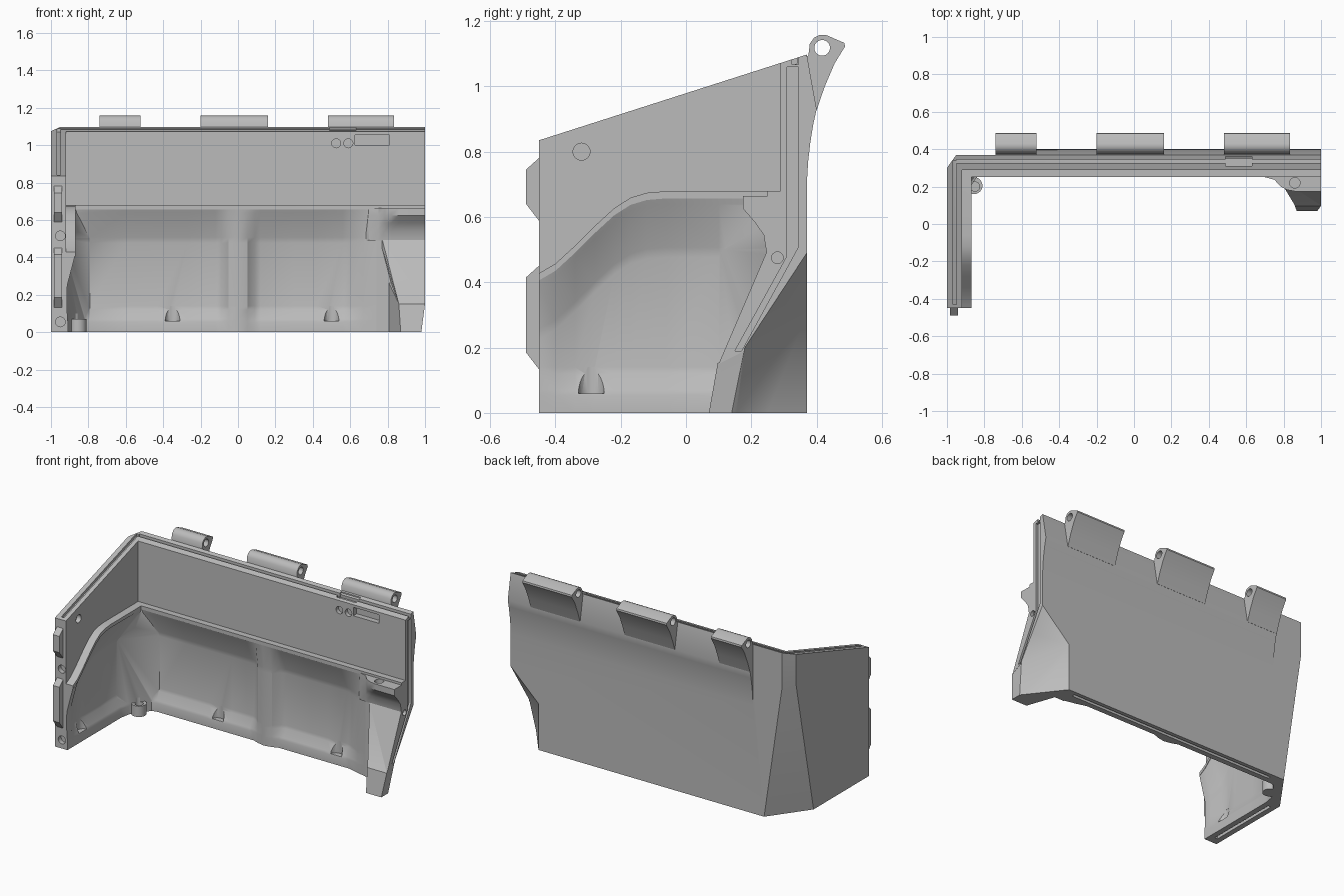
import bpy, bmesh, math
from mathutils import Vector, Matrix

if "Cube" in bpy.data.objects:
    bpy.data.objects.remove(bpy.data.objects["Cube"], do_unlink=True)

grey = bpy.data.materials.new("plain_grey")
grey.use_nodes = True
colour = (0.5, 0.5, 0.5, 1)
grey.diffuse_color = colour
grey.node_tree.nodes["Principled BSDF"].inputs["Base Color"].default_value = colour


def finish(name, bm):
    bmesh.ops.recalc_face_normals(bm, faces=bm.faces)
    mesh = bpy.data.meshes.new(name)
    bm.to_mesh(mesh)
    bm.free()
    mesh.materials.append(grey)
    ob = bpy.data.objects.new(name, mesh)
    bpy.context.collection.objects.link(ob)
    return ob


def loft(name, rings):
    """Closed solid through rings of equal length."""
    bm = bmesh.new()
    vs = [[bm.verts.new(p) for p in ring] for ring in rings]
    n = len(rings[0])
    for a, b in zip(vs, vs[1:]):
        for i in range(n):
            bm.faces.new((a[i], a[(i + 1) % n], b[(i + 1) % n], b[i]))
    bm.faces.new(vs[0])
    bm.faces.new(vs[-1])
    return finish(name, bm)


def prism_x(name, x0, x1, yz):
    return loft(name, [[(x, y, z) for y, z in yz] for x in (x0, x1)])


def hull(name, points):
    bm = bmesh.new()
    for p in points:
        bm.verts.new(p)
    bmesh.ops.convex_hull(bm, input=bm.verts)
    return finish(name, bm)


def box(name, x, y, z):
    return hull(name, [(a, b, c) for a in x for b in y for c in z])


def rod(name, centre, axis, r, length):
    bm = bmesh.new()
    bmesh.ops.create_cone(bm, cap_ends=True, segments=24, radius1=r, radius2=r, depth=length)
    turn = Vector((0, 0, 1)).rotation_difference(Vector(axis)).to_matrix().to_4x4()
    bm.transform(Matrix.Translation(centre) @ turn)
    return finish(name, bm)


def combine(target, tool, op="DIFFERENCE"):
    mod = target.modifiers.new("bool", "BOOLEAN")
    mod.operation, mod.object, mod.solver = op, tool, "EXACT"
    bpy.context.view_layer.objects.active = target
    bpy.ops.object.modifier_apply(modifier=mod.name)
    bpy.data.objects.remove(tool, do_unlink=True)


def smooth(ob):
    bpy.ops.object.select_all(action="DESELECT")
    ob.select_set(True)
    bpy.context.view_layer.objects.active = ob
    bpy.ops.object.shade_smooth_by_angle(angle=math.radians(32))


def rim(y):
    return 0.835 + 0.32 * (y + 0.45)


# L-shaped wall block with an outer corner chamfer that widens downwards
def outline(z, cy, cx):
    return [(x, y, z) for x, y in ((-1, -.45), (-1, cy), (cx, .37), (1, .37),
                                   (1, .25), (-.87, .25), (-.87, -.45))]


body = loft("wall_shell", [outline(0, .12, -.82), outline(.88, .30, -.95), outline(1.2, .30, -.95)])

# Sloping rim
combine(body, prism_x("rim_cut", -1.2, 1.2, [(-.6, rim(-.6)), (.6, rim(.6)), (.6, 1.6), (-.6, 1.6)]))

# Ledge curve: y position and height along the side wall
curve = [(-.46, .40), (-.40, .435), (-.34, .49), (-.28, .55), (-.22, .605),
         (-.17, .637), (-.12, .652), (-.06, .657)]

# Thinner wall above the ledge
combine(body, prism_x("upper_cut", -.92, 1.2,
                      [(-.6, .36)] + [(y, z + .022) for y, z in curve]
                      + [(.29, .68), (.29, 1.4), (-.6, 1.4)]))

# Recess below the ledge, swept along side wall, corner and back wall
stations = [((-.87, y), (-.045 if y < -.38 else -.075, 0), (.02, 0), h) for y, h in curve]
stations += [((-.87, .10), (-.075, 0), (.02, 0), .657), ((-.87, .25), (-.012, .01), (.02, -.02), .657)]
for x, d in ((-.79, .072), (-.6, .075), (-.43, .075), (-.27, .075), (-.12, .075), (-.09, .065),
             (-.05, .025), (0, .015), (.05, .025), (.09, .065), (.12, .075), (.3, .075),
             (.42, .075), (.56, .075), (.60, .06), (.67, .02), (.74, .005)):
    stations.append(((x, .25), (0, d), (0, -.02), .657))


def recess_ring(p, d, q, h):
    p, d, q = Vector(p), Vector(d), Vector(q)
    foot = min(1, .04 / d.length)
    prof = [(foot, -.02), (foot, .055), (foot * .85 + .15, .07), (foot * .1 + .9, .12), (1, .14),
            (1, h - .18), (.92, h - .15), (.15, h - .018), (.05, h)]
    ring = [(*(p + d * k), z) for k, z in prof]
    return ring + [(*(p + q), h), (*(p + q), -.02)]


combine(body, loft("recess_cut", [recess_ring(*s) for s in stations]))

# Chamfer filling the inside corner of the recess
corner = [(-.945, .10), (-.79, .322), (-.885, .26)]
combine(body, hull("corner_fill", [(x, y, z) for x, y in corner for z in (0, .50)]
                   + [(-.88, .24, .655), (-.86, .26, .655), (-.88, .26, .655)]), "UNION")

# Outward swell high on the back face
combine(body, prism_x("swell", -.74, 1, [(.34, .68), (.37, .70), (.374, .77), (.381, .83), (.39, .885),
                                         (.40, .93), (.37, rim(.37)), (.34, rim(.34))]), "UNION")

# Leaning leg, foot and rounded bracket at the open end
combine(body, hull("leg", [(.77, .25, .50), (1, .25, .50), (1, .37, .50), (.80, .37, .50),
                           (.77, .25, .45), (1, .25, .45), (.86, .10, .15), (1, .10, .15),
                           (1, .18, .19), (.88, .18, .15), (.80, .37, .30), (1, .37, .49)]), "UNION")
combine(body, hull("foot", [(.86, .097, .152), (1, .097, .152), (1, .18, .2), (.87, .07, 0), (.98, .07, 0),
                            (.98, .14, 0), (.79, .30, 0), (.79, .30, .30), (.81, .36, 0), (.81, .36, .30)]),
        "UNION")
shelf = [(.68, .27), (.70, .25), (.75, .237), (.785, .20), (.82, .182), (.86, .175), (1, .175), (1, .27)]
levels = ((.49, .247), (.545, .238), (.585, .21), (.625, .175), (.665, .17))
combine(body, loft("bracket", [[(x, max(y, low), z) for x, y in shelf] for z, low in levels]), "UNION")

# Screw boss inside the closed corner
combine(body, rod("corner_boss", (-.855, .205, .035), (0, 0, 1), .045, .07), "UNION")

# Faceted cut on the outside of the open end
facet = [Vector(p) for p in ((1, .37, .49), (.80, .37, .30), (1, .18, .2), (.80, .37, -.02), (.98, .14, -.02))]
combine(body, hull("end_facet_cut", facet + [p + Vector((.22, .28, 0)) for p in facet]))

# Screw holes: foot pockets, bracket, boss, inner wall, front edge
for x, y in ((-.35, .287), (.50, .287), (-.907, -.29)):
    combine(body, rod("pocket_cut", (x, y, .10), (0, 0, 1), .04, .08))
combine(body, rod("bracket_cut", (.86, .22, .66), (0, 0, 1), .028, .06))
combine(body, rod("boss_cut", (-.85, .2, .06), (0, 0, 1), .025, .08))
combine(body, rod("side_cut", (-.92, -.32, .80), (1, 0, 0), .026, .06))
combine(body, rod("end_cut", (1, .28, .475), (1, 0, 0), .018, .04))
for z in (.055, .515):
    combine(body, rod("edge_cut", (-.95, -.45, z), (0, 1, 0), .026, .06))
for x in (.525, .59):
    combine(body, rod("button_cut", (x, .29, 1.01), (0, 1, 0), .024, .05))

# Label slot on the inner back wall and latch pocket in the rim
combine(body, box("slot_cut", (.625, .81), (.26, .325), (1.0, 1.055)))
combine(body, box("latch_pocket", (.49, .63), (.31, .36), (1.06, 1.3)))

# Seal grooves along rim, open end and underside
combine(body, box("back_groove", (-.95, 1.1), (.325, .345), (1.067, 1.3)))
combine(body, prism_x("side_groove", -.968, -.948, [(-.43, rim(-.43) - .018), (.34, rim(.34) - .018),
                                                    (.34, 1.3), (-.43, 1.3)]))
combine(body, prism_x("end_groove", .985, 1.1, [(.31, 1.06), (.345, 1.06), (.345, .51),
                                                (.17, .19), (.15, .19), (.31, .48)]))
combine(body, box("base_groove", (-.74, .74), (.325, .345), (-.1, .02)))
combine(body, box("base_side_groove", (-.965, -.945), (-.40, .08), (-.1, .02)))
smooth(body)

# Hinge knuckles with a pin hole, flowing into the swell
knuckle = [(.35, 1.08), (.375, 1.095), (.379, 1.13), (.392, 1.149), (.41, 1.158), (.43, 1.157),
           (.485, 1.133), (.487, 1.122), (.455, 1.07), (.425, 1.0), (.401, .93), (.36, .925)]
for name, x0, x1 in (("hinge_right", -.74, -.52), ("hinge_middle", -.20, .16), ("hinge_left", .48, .835)):
    ob = prism_x(name, x0, x1, knuckle)
    combine(ob, rod("pin_cut", ((x0 + x1) / 2, .417, 1.118), (1, 0, 0), .024, 1))
    smooth(ob)

# Locating tabs on the front edge of the side wall
for name, low, high in (("lower_tab", .12, .46), ("upper_tab", .575, .79)):
    prism_x(name, -.985, -.94, [(-.44, high), (-.49, high - .045), (-.49, low + .065), (-.44, low)])
